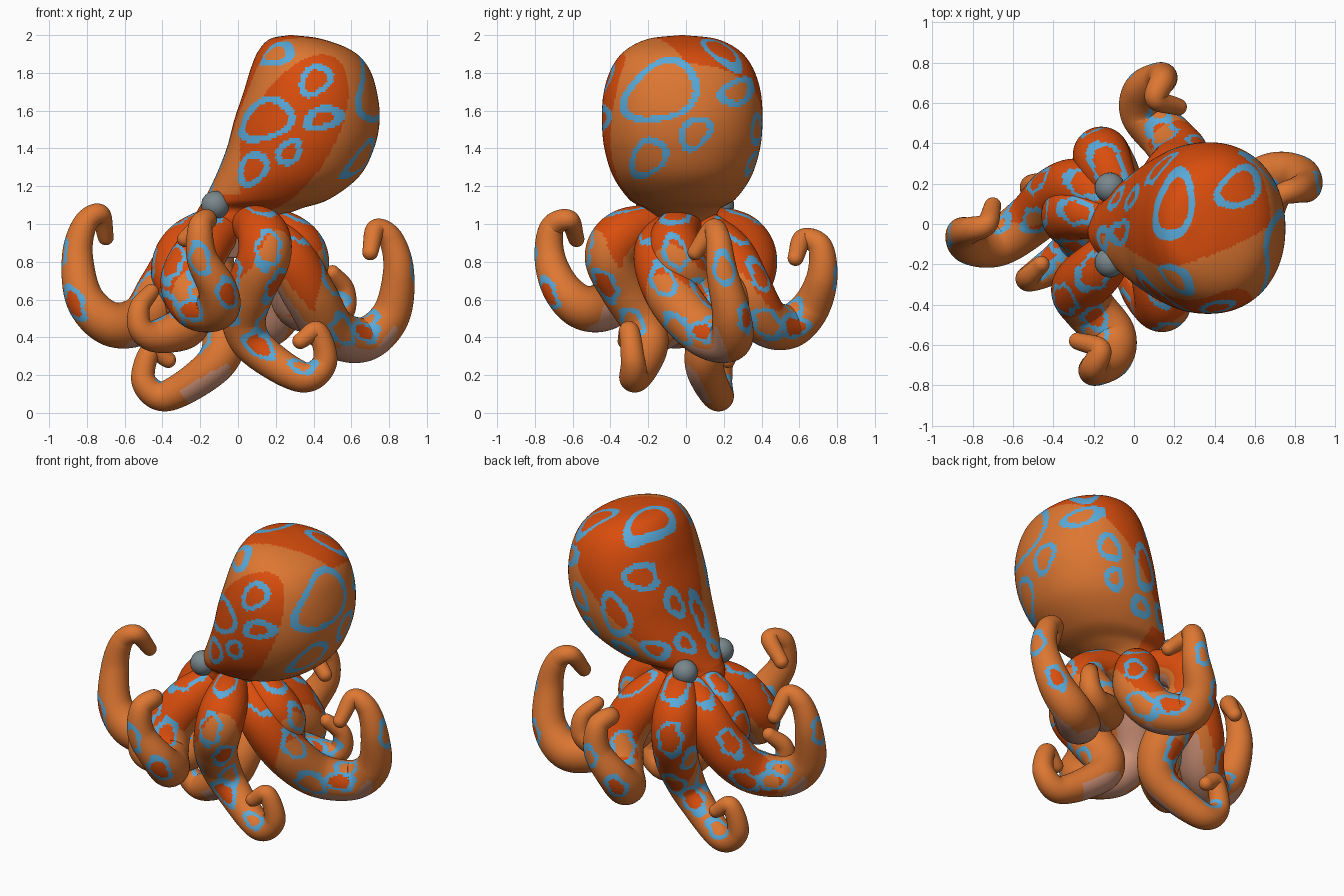
import bpy, bmesh, math, random
from mathutils import Vector

random.seed(4)
cube = bpy.data.objects.get("Cube")
if cube:
    bpy.data.objects.remove(cube, do_unlink=True)


def material(name, r, g, b):
    m = bpy.data.materials.new(name)
    m.use_nodes = True
    m.diffuse_color = (r, g, b, 1)
    m.node_tree.nodes["Principled BSDF"].inputs["Base Color"].default_value = (r, g, b, 1)
    return m


ORANGE, RED, BLUE, PINK = range(4)
SKIN = [material("orange skin", .73, .185, .032),
        material("red orange skin", .7, .075, .004),
        material("blue markings", .1, .4, .7),
        material("pale underside", .62, .29, .19)]
EYE = material("grey eye", .19, .24, .26)


def spline(points, steps):
    """Smooth curve through points of any dimension."""
    pts = [Vector(p) for p in points]
    pts = [pts[0] * 2 - pts[1]] + pts + [pts[-1] * 2 - pts[-2]]
    out = []
    for a, b, c, d in zip(pts, pts[1:], pts[2:], pts[3:]):
        for i in range(steps):
            u = i / steps
            out.append((b * 2 + (c - a) * u + (a * 2 - b * 5 + c * 4 - d) * u ** 2
                        + (b * 3 - a - c * 3 + d) * u ** 3) / 2)
    return out + [pts[-2]]


def skin(name, rings, rule):
    """Bridge closed rings, cap the ends, and colour faces by a rule."""
    bm = bmesh.new()
    loops = [[bm.verts.new(p) for p in ring] for ring in rings]
    along = {}
    for i, (lo, hi) in enumerate(zip(loops, loops[1:])):
        for j in range(len(lo)):
            k = (j + 1) % len(lo)
            f = bm.faces.new((lo[j], lo[k], hi[k], hi[j]))
            along[f] = i / len(loops)
    along[bm.faces.new(loops[0][::-1])] = 0
    along[bm.faces.new(loops[-1])] = 1
    bmesh.ops.recalc_face_normals(bm, faces=bm.faces[:])
    bm.normal_update()
    for f, t in along.items():
        f.smooth = True
        f.material_index = rule(f.calc_center_median(), f.normal, t)
    mesh = bpy.data.meshes.new(name)
    bm.to_mesh(mesh)
    bm.free()
    for m in SKIN:
        mesh.materials.append(m)
    obj = bpy.data.objects.new(name, mesh)
    bpy.context.collection.objects.link(obj)


# Mantle and head: height, left edge, right edge, half depth
SECTIONS = [(.82, -.12, .1, .1), (.92, -.2, .16, .16), (1.02, -.23, .2, .18),
            (1.08, -.21, .33, .2), (1.13, -.18, .48, .28), (1.25, -.12, .64, .365),
            (1.4, -.06, .72, .412), (1.55, -.02, .75, .425), (1.7, .03, .735, .415),
            (1.83, .07, .69, .372), (1.92, .11, .6, .3), (1.98, .17, .44, .18),
            (2, .27, .29, .01)]

# Ring markings per side: two centre coordinates, two radii
FRONT_RINGS = [(.15, 1.55, .13, .1), (.41, 1.76, .075, .07), (.45, 1.56, .085, .05),
               (.27, 1.38, .055, .055), (.08, 1.29, .07, .075), (.2, 1.9, .08, .05)]
BACK_RINGS = [(.5, 1.5, .06, .07), (.44, 1.32, .045, .05), (.13, 1.69, .07, .065),
              (.24, 1.45, .08, .12), (.03, 1.24, .06, .05), (.22, 1.22, .06, .04)]
RIGHT_RINGS = [(-.13, 1.7, .19, .15), (.05, 1.48, .075, .075), (-.2, 1.35, .09, .09),
               (.27, 1.7, .08, .06)]
LEFT_RINGS = [(.13, 1.5, .05, .075), (-.04, 1.38, .05, .12), (.13, 1.26, .05, .05),
              (-.07, 1.17, .05, .04)]
TOP_RINGS = [(.2, .09, .09, .15), (.52, .18, .1, .09)]
SIDES = [(Vector((0, -1, 0)), 0, 2, FRONT_RINGS), (Vector((0, 1, 0)), 0, 2, BACK_RINGS),
         (Vector((1, 0, 0)), 1, 2, RIGHT_RINGS), (Vector((-1, 0, 0)), 1, 2, LEFT_RINGS),
         (Vector((0, 0, 1)), 0, 1, TOP_RINGS)]


def mantle_rule(c, n, t):
    for facing, a, b, rings in SIDES:
        if n.dot(facing) < .4:
            continue
        for ca, cb, ra, rb in rings:
            da, db = (c[a] - ca) / ra, (c[b] - cb) / rb
            db -= .3 * da
            wobble = 1 + .08 * math.sin(3 * math.atan2(db, da) + ca * 20)
            if abs(math.hypot(da, db) - wobble) * min(ra, rb) < .016:
                return BLUE
    if c.z < .96:
        return PINK
    if c.z < 1.16 and c.x < .1:
        return RED
    # Slanted patch on the front flank
    dx, dz = c.x - .28, c.z - 1.48
    if c.y < 0 and c.x > .01 and math.hypot((dx * .5 + dz * .86) / .46,
                                            (dx * .86 - dz * .5) / .23) < 1:
        return RED
    return RED if c.z - c.x + min(0, c.y) * 2.8 > 1.17 else ORANGE


def squarish(v):
    return math.copysign(abs(v) ** .94, v)


rings = []
for z, left, right, depth in spline(SECTIONS, 11):
    mid, half = (left + right) / 2, (right - left) / 2
    angles = [math.tau * k / 180 for k in range(180)]
    rings.append([(mid + half * squarish(math.cos(a)), depth * squarish(math.sin(a)) - .02, z)
                  for a in angles])
skin("mantle", rings, mantle_rule)

# Eyes
for side, y in (("left", .18), ("right", -.19)):
    bpy.ops.mesh.primitive_uv_sphere_add(segments=32, ring_count=16, radius=.075,
                                         location=(-.12, y, 1.1))
    eye = bpy.context.object
    eye.name = side + "_eye"
    eye.data.materials.append(EYE)
    bpy.ops.object.shade_smooth()

# Arms: each path is used twice, turned half a circle, with a drift towards the tip
TAPER = [.09, .135, .14, .13, .118, .102, .082, .065, .054, .042]
ARMS = {
    "side_arm": ((0, .14, -.08), [
        (-.06, .07, 1), (-.25, .18, .87), (-.38, .15, .67), (-.5, .03, .5), (-.67, -.09, .47),
        (-.81, -.1, .6), (-.85, -.05, .83), (-.81, -.03, 1), (-.73, 0, 1.05),
        (-.7, .09, .93)]),
    "flank_arm": ((-.06, 0, -.1), [
        (-.05, -.08, 1), (-.18, -.22, .87), (-.27, -.32, .7), (-.22, -.42, .57),
        (-.11, -.55, .56), (-.11, -.66, .66), (-.19, -.72, .82), (-.2, -.71, .98),
        (-.17, -.62, 1.02), (-.28, -.58, .92)]),
    "low_arm": ((-.04, -.1, .1), [
        (-.04, .1, 1.02), (-.14, .29, .92), (-.16, .34, .77), (-.1, .24, .57), (-.07, .13, .39),
        (-.14, .1, .24), (-.38, .17, .09), (-.5, .18, .17), (-.46, .2, .33),
        (-.37, .22, .28)]),
    "inner_arm": ((.04, 0, .1), [
        (-.08, 0, 1.03), (-.26, .06, .89), (-.32, .04, .75), (-.26, -.03, .6), (-.27, -.1, .47),
        (-.36, -.18, .42), (-.46, -.24, .41), (-.52, -.27, .46), (-.52, -.26, .56),
        (-.46, -.2, .64)]),
}


def arm(name, points):
    path = spline([(*p, r) for p, r in zip(points, TAPER)], 21)
    # Rounded tip
    end, before = path[-1], path[-2]
    forward = (end.xyz - before.xyz).normalized()
    for k in range(1, 7):
        a = k * math.pi / 13
        path.append(Vector((*(end.xyz + forward * end.w * math.sin(a)), end.w * math.cos(a))))
    rings, tangents, spots = [], [], []
    across = Vector((.3, .4, 1))
    for i, p in enumerate(path):
        d = (path[min(i + 1, len(path) - 1)].xyz - path[max(i - 1, 0)].xyz).normalized()
        across = (across - d * across.dot(d)).normalized()
        other = d.cross(across)
        angles = [math.tau * k / 56 for k in range(56)]
        rings.append([p.xyz + (across * math.cos(a) + other * math.sin(a)) * p.w
                      for a in angles])
        tangents.append(d)
    # Long ring markings, on the outer side and wandering towards both flanks
    for k, t in enumerate((.08, .2, .3, .27, .38, .43, .54, .65)):
        i = int(t * len(rings))
        middle = path[i].xyz
        out = Vector((middle.x, middle.y, .2)).normalized()
        aim = out + tangents[i].cross(out) * (0, .1, 1.8, -1.8, .5, -.9, .6, 0)[k]
        spot = max(rings[i], key=lambda v: (v - middle).dot(aim))
        spots.append((spot, tangents[i], random.uniform(.055, .075) * (1.12 - t * .6), k))

    def rule(c, n, t):
        outward = n.dot(Vector((c.x, c.y, .3)).normalized())
        # Red reaches further on the sides turned to the back left
        reach = .28 + .03 * math.sin(9 * c.x + 7 * c.y) + .08 * (n.y - n.x)
        red = t < reach and outward > -.2 + t
        for spot, tangent, radius, k in spots:
            d = c - spot
            size = math.sqrt(max(0, d.length_squared - .6 * d.dot(tangent) ** 2))
            size *= 1 + .1 * math.sin(60 * d.z + 40 * d.x)
            if abs(size - radius) < .012:
                return BLUE
            if size < radius and k in (3, 4, 6):
                return ORANGE if red else RED
        if red:
            return RED
        below = n.dot(Vector((0, math.copysign(.6, -c.y), -.8)))
        if (.32 < t < .6 and below > .74) or (t < .4 and outward < -.5):
            return PINK
        return ORANGE

    skin(name, rings, rule)


for name, (drift, points) in ARMS.items():
    arm("first_" + name, points)
    last = len(points) - 1
    turned = [Vector((-x, -y, z)) + Vector(drift) * min(1, 2.5 * i / last)
              for i, (x, y, z) in enumerate(points)]
    arm("second_" + name, turned)
